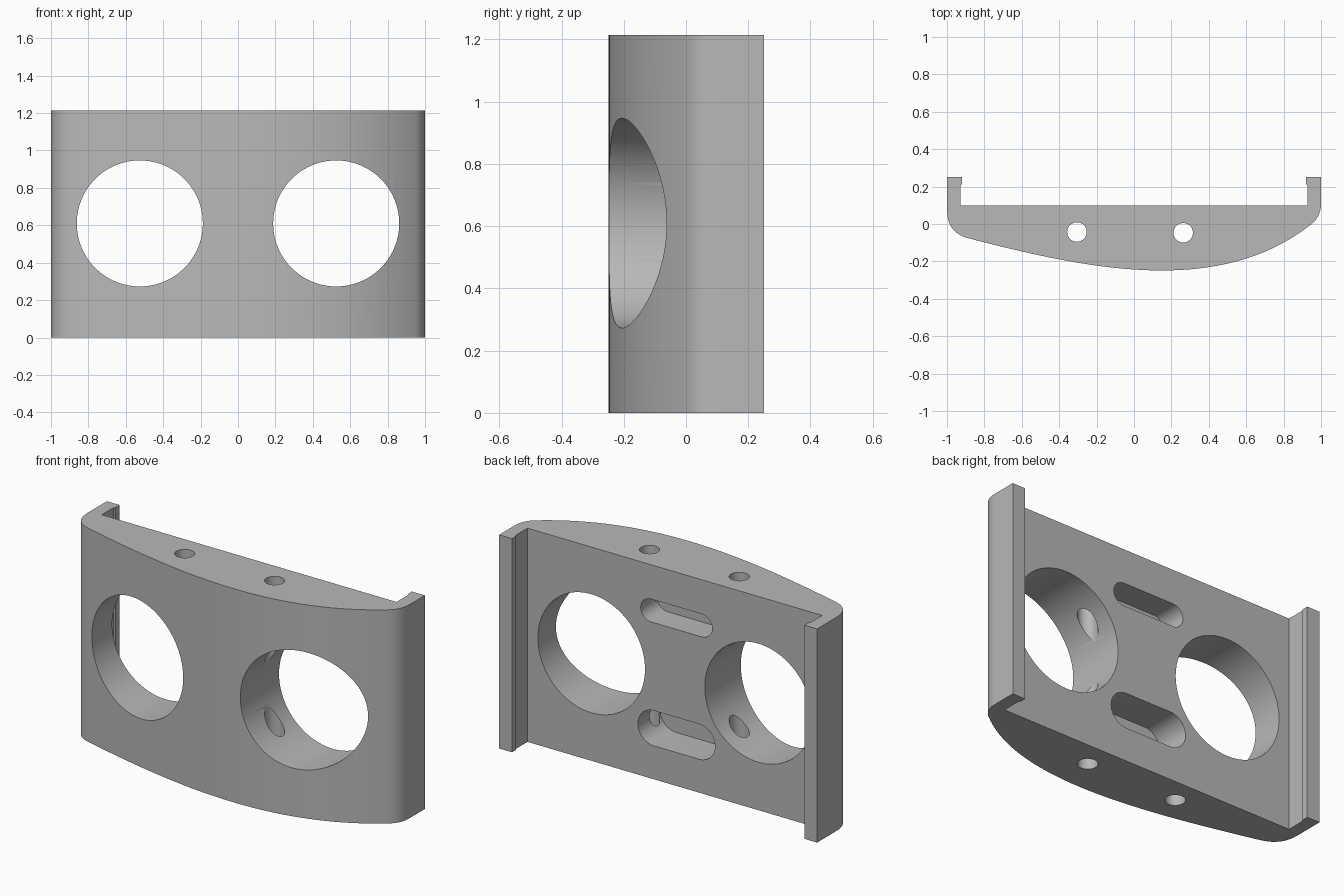
import bpy
import bmesh
import math
from mathutils import Vector, Matrix
from mathutils.geometry import interpolate_bezier

HEIGHT = 1.215

cube = bpy.data.objects.get("Cube")
if cube:
    bpy.data.objects.remove(cube, do_unlink=True)

grey = bpy.data.materials.new("plain grey")
grey.use_nodes = True
colour = (0.48, 0.48, 0.48, 1)
grey.diffuse_color = colour
grey.node_tree.nodes["Principled BSDF"].inputs["Base Color"].default_value = colour


def prism(name, outline, depth, matrix=Matrix()):
    """Extrude a flat outline along its local z."""
    bm = bmesh.new()
    face = bm.faces.new([bm.verts.new((x, y, 0)) for x, y in outline])
    result = bmesh.ops.extrude_face_region(bm, geom=[face])
    moved = [v for v in result["geom"] if isinstance(v, bmesh.types.BMVert)]
    bmesh.ops.translate(bm, verts=moved, vec=(0, 0, depth))
    bmesh.ops.recalc_face_normals(bm, faces=bm.faces)
    bm.transform(matrix)
    mesh = bpy.data.meshes.new(name)
    bm.to_mesh(mesh)
    bm.free()
    mesh.materials.append(grey)
    obj = bpy.data.objects.new(name, mesh)
    bpy.context.collection.objects.link(obj)
    return obj


def bezier(a, b, c, d, count):
    pts = interpolate_bezier(*[Vector((*p, 0)) for p in (a, b, c, d)], count)
    return [(p.x, p.y) for p in pts]


def pill(length, height, count=24):
    """Round-ended outline; a circle when length equals height."""
    r = height / 2
    shift = length / 2 - r
    pts = []
    for side, start in ((1, -math.pi / 2), (-1, math.pi / 2)):
        for i in range(count + 1 if shift else count):
            a = start + math.pi * i / count
            pts.append((side * shift + r * math.cos(a), r * math.sin(a)))
    return pts


# Bowed front with rounded corners and a clip lip at each rear edge
outline = bezier((-1, 0.08), (-1, -0.01), (-0.96, -0.055), (-0.89, -0.075), 12)
outline += bezier((-0.89, -0.075), (-0.25, -0.24), (0.45, -0.395), (0.95, 0), 40)[1:]
outline += bezier((0.95, 0), (0.98, 0.024), (1, 0.06), (1, 0.11), 10)[1:]
lip = [(1, 0.25), (0.92, 0.25), (0.92, 0.215), (0.927, 0.205), (0.927, 0.1)]
outline += lip + [(-x, y) for x, y in reversed(lip)]
body = prism("curved_panel", outline, HEIGHT)

# Cutters: large round windows, vertical screw holes and rear slots
cutters = []
for x in (-0.525, 0.525):
    turn = Matrix.Translation((x, 0.5, 0.61)) @ Matrix.Rotation(math.pi / 2, 4, "X")
    cutters.append(prism("window_cutter", pill(0.674, 0.674, 48), 1, turn))
for x, y in ((-0.305, -0.043), (0.263, -0.047)):
    cutters.append(prism("screw_cutter", pill(0.104, 0.104), 1.6,
                         Matrix.Translation((x, y, -0.2))))
for z, length, height, floor in ((0.955, 0.45, 0.13, -0.05), (0.29, 0.485, 0.2, -0.1)):
    turn = Matrix.Translation((-0.01, 0.3, z)) @ Matrix.Rotation(math.pi / 2, 4, "X")
    cutters.append(prism("slot_cutter", pill(length, height), 0.3 - floor, turn))

bpy.ops.object.select_all(action="DESELECT")
bpy.context.view_layer.objects.active = body
body.select_set(True)
for cutter in cutters:
    cutter.hide_render = True
    mod = body.modifiers.new("cut", "BOOLEAN")
    mod.operation = "DIFFERENCE"
    mod.solver = "EXACT"
    mod.object = cutter
    bpy.ops.object.modifier_apply(modifier=mod.name)
    bpy.data.objects.remove(cutter, do_unlink=True)

bpy.ops.object.shade_smooth_by_angle(angle=math.radians(25))
